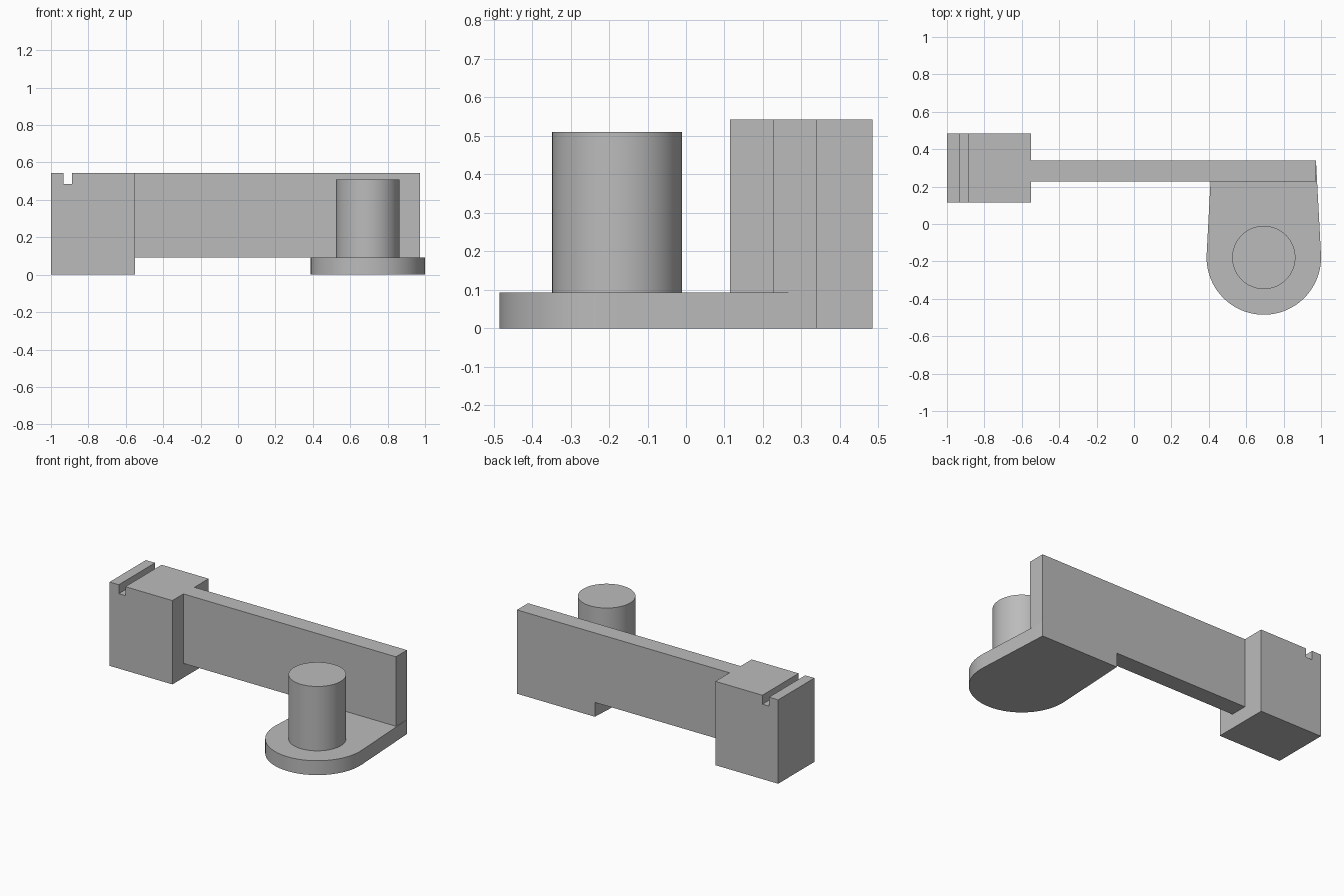
import bpy
import bmesh
from math import cos, sin, acos, atan2, hypot, radians
from mathutils import Vector

cube = bpy.data.objects.get("Cube")
if cube:
    bpy.data.objects.remove(cube)

# Single plain grey
GREY = (0.5, 0.5, 0.5, 1)
grey = bpy.data.materials.new("plain grey")
grey.use_nodes = True
grey.diffuse_color = GREY
grey.node_tree.nodes["Principled BSDF"].inputs["Base Color"].default_value = GREY


def extrude(name, points, direction, smooth=False):
    """Solid made by sweeping a flat outline along a direction."""
    bm = bmesh.new()
    face = bm.faces.new([bm.verts.new(p) for p in points])
    swept = bmesh.ops.extrude_face_region(bm, geom=[face], use_keep_orig=True)
    verts = [v for v in swept["geom"] if isinstance(v, bmesh.types.BMVert)]
    bmesh.ops.translate(bm, verts=verts, vec=Vector(direction))
    bmesh.ops.recalc_face_normals(bm, faces=bm.faces)
    mesh = bpy.data.meshes.new(name)
    bm.to_mesh(mesh)
    bm.free()
    mesh.materials.append(grey)
    obj = bpy.data.objects.new(name, mesh)
    bpy.context.collection.objects.link(obj)
    if smooth:
        bpy.ops.object.select_all(action='DESELECT')
        obj.select_set(True)
        bpy.context.view_layer.objects.active = obj
        bpy.ops.object.shade_smooth_by_angle(angle=radians(30))
    return obj


def arc(center, radius, start, end, steps, z):
    angles = [start + (end - start) * i / steps for i in range(steps + 1)]
    return [(center[0] + radius * cos(a), center[1] + radius * sin(a), z) for a in angles]


TOP, LEDGE, BACK = 0.543, 0.093, 0.34
hub = (0.694, -0.179)
hub_radius, pin_radius = 0.306, 0.169

# End block with a slot cut across its top
slot_left, slot_right, slot_floor = -0.934, -0.887, 0.485
outline = [(-1, 0), (-0.55, 0), (-0.55, TOP), (slot_right, TOP), (slot_right, slot_floor),
           (slot_left, slot_floor), (slot_left, TOP), (-1, TOP)]
extrude("slotted_block", [(x, 0.114, z) for x, z in outline], (0, 0.371, 0))

# Long upright bar
bar = [(-0.55, 0.227), (0.973, 0.227), (0.973, BACK), (-0.55, BACK)]
extrude("long_bar", [(x, y, LEDGE) for x, y in bar], (0, 0, TOP - LEDGE))

# Base plate: round front with sides running tangent to the back corners
half_back, depth = 0.279, BACK - hub[1]
tangent = atan2(depth, half_back) - acos(hub_radius / hypot(half_back, depth))
plate = arc(hub, hub_radius, tangent, -radians(180) - tangent, 48, 0)
plate += [(hub[0] - half_back, BACK, 0), (hub[0] + half_back, BACK, 0)]
extrude("base_plate", plate, (0, 0, LEDGE), smooth=True)

# Round pin standing on the plate
circle = arc(hub, pin_radius, 0, radians(360), 64, LEDGE)[:-1]
extrude("round_pin", circle, (0, 0, 0.51 - LEDGE), smooth=True)
